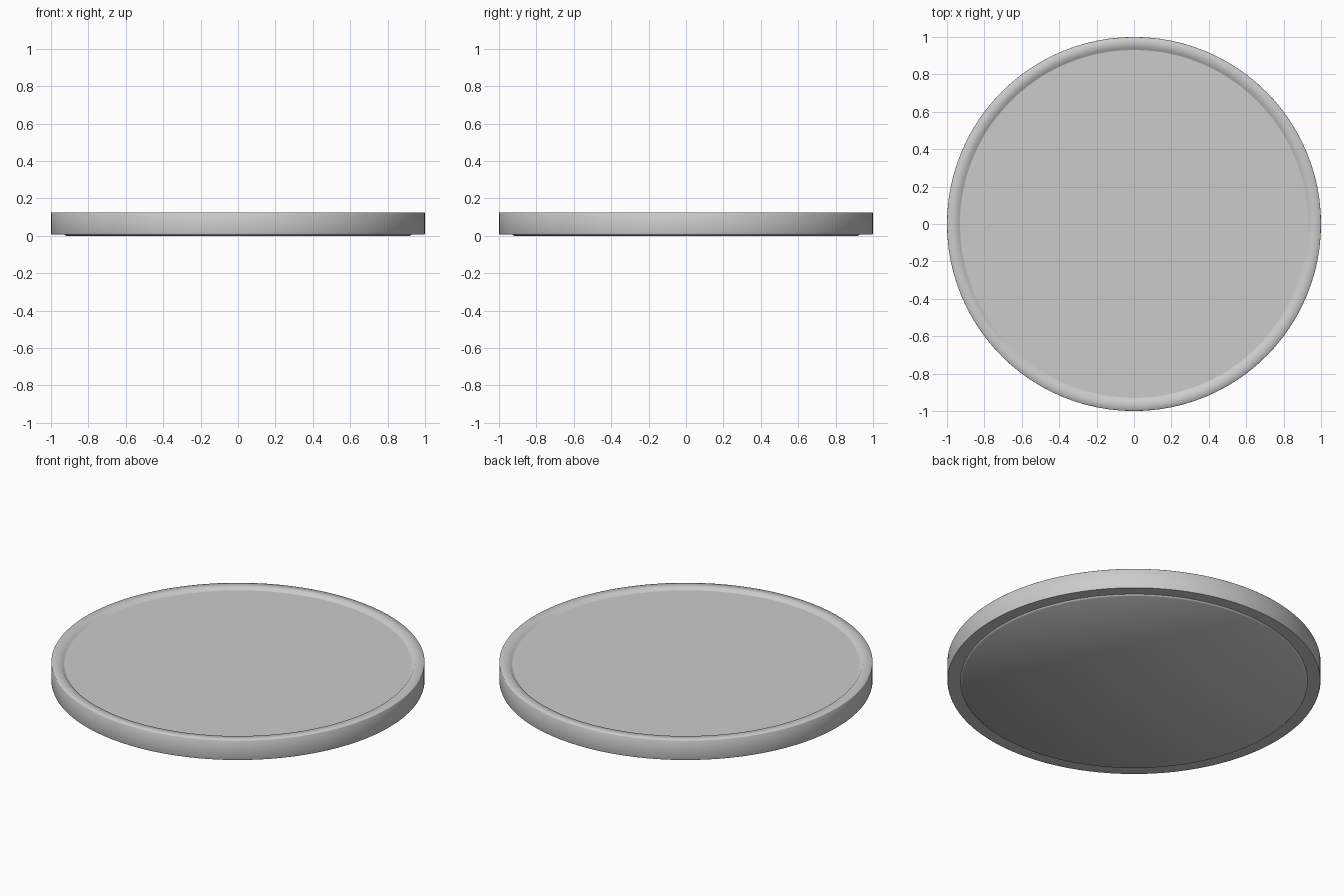
import bpy, bmesh, math

if "Cube" in bpy.data.objects:
    bpy.data.objects.remove(bpy.data.objects["Cube"])

SEG = 96


def lathe(name, profile, closed):
    """Spin an (r, z) profile around z; open profiles get flat n-gon caps."""
    bm = bmesh.new()
    rings = []
    for r, z in profile:
        rings.append([bm.verts.new((r * math.cos(2 * math.pi * i / SEG),
                                    r * math.sin(2 * math.pi * i / SEG), z))
                      for i in range(SEG)])
    n = len(rings)
    for k in range(n if closed else n - 1):
        a, b = rings[k], rings[(k + 1) % n]
        for i in range(SEG):
            j = (i + 1) % SEG
            bm.faces.new((a[i], a[j], b[j], b[i]))
    if not closed:
        bm.faces.new(rings[0][::-1])
        bm.faces.new(rings[-1])
    bmesh.ops.recalc_face_normals(bm, faces=bm.faces[:])
    mesh = bpy.data.meshes.new(name)
    bm.to_mesh(mesh)
    bm.free()
    ob = bpy.data.objects.new(name, mesh)
    bpy.context.collection.objects.link(ob)
    return ob


# Outer rim: upright band with softly shaded edges
rim = lathe("rim", [(0.925, 0.008), (0.998, 0.008), (1.0, 0.014), (1.0, 0.122),
                    (0.998, 0.125), (0.945, 0.125), (0.935, 0.113),
                    (0.925, 0.111)], True)

# Flat centre disc, slightly recessed on top and proud of the rim below
disc = lathe("centre_disc", [(0.92, 0.0), (0.93, 0.008),
                             (0.93, 0.112)], False)

for ob in (rim, disc):
    bpy.ops.object.select_all(action='DESELECT')
    ob.select_set(True)
    bpy.context.view_layer.objects.active = ob
    bpy.ops.object.shade_smooth_by_angle(angle=math.radians(60))
